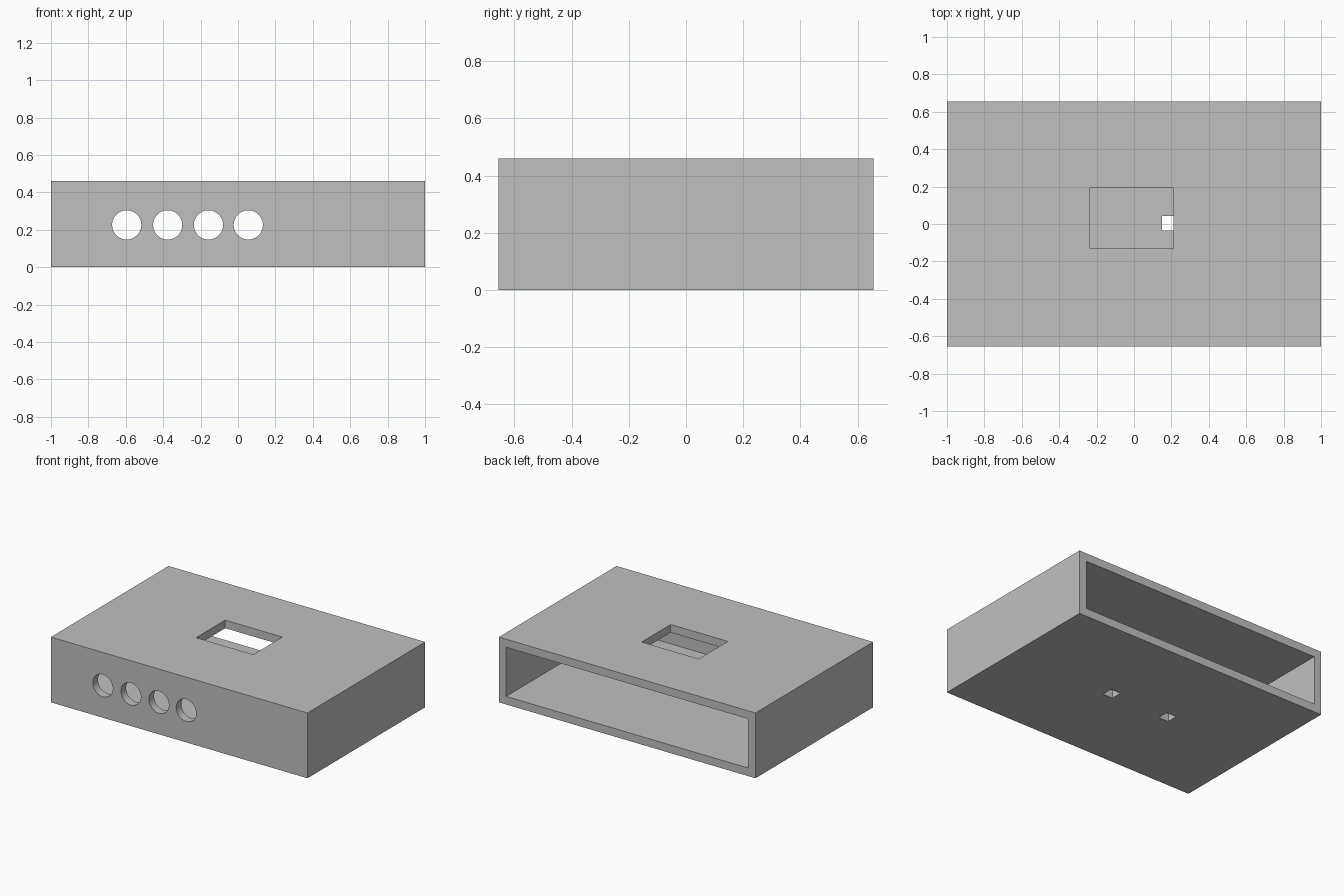
import bpy
import math

default_cube = bpy.data.objects.get("Cube")
if default_cube:
    bpy.data.objects.remove(default_cube, do_unlink=True)

LENGTH, DEPTH, HEIGHT = 2.0, 1.31, 0.46
WALL = 0.057
GREY = (0.53, 0.53, 0.53, 1.0)

grey = bpy.data.materials.new("light grey plastic")
grey.use_nodes = True
grey.diffuse_color = GREY
grey.node_tree.nodes["Principled BSDF"].inputs["Base Color"].default_value = GREY


def box(name, x, y, z):
    """Box spanning the given (low, high) ranges."""
    ranges = (x, y, z)
    bpy.ops.mesh.primitive_cube_add(size=1, location=[(a + b) / 2 for a, b in ranges])
    obj = bpy.context.object
    obj.name = name
    obj.scale = [b - a for a, b in ranges]
    bpy.ops.object.transform_apply(location=False, rotation=False, scale=True)
    obj.data.materials.append(grey)
    return obj


def cut(target, cutter):
    """Subtract the cutter from the target and discard it."""
    cutter.hide_render = True
    mod = target.modifiers.new("cut", "BOOLEAN")
    mod.operation = "DIFFERENCE"
    mod.solver = "EXACT"
    mod.object = cutter
    bpy.context.view_layer.objects.active = target
    bpy.ops.object.modifier_apply(modifier=mod.name)
    bpy.data.objects.remove(cutter, do_unlink=True)


# Outer body
hx, hy = LENGTH / 2, DEPTH / 2
enclosure = box("enclosure", (-hx, hx), (-hy, hy), (0, HEIGHT))

# Hollow, open at the back
cut(enclosure, box("cavity", (-hx + WALL, hx - WALL), (-hy + WALL, hy + 0.1),
                   (WALL, HEIGHT - WALL)))

# Rectangular window in the top
cut(enclosure, box("top_window", (-0.235, 0.21), (-0.13, 0.193),
                   (HEIGHT - 0.1, HEIGHT + 0.1)))

# Two small square holes in the floor
for x in (-0.274, 0.188):
    cut(enclosure, box("floor_hole", (x - 0.039, x + 0.039), (-0.035, 0.043), (-0.1, 0.1)))

# Row of round holes in the front wall
for x in (-0.595, -0.376, -0.158, 0.055):
    bpy.ops.mesh.primitive_cylinder_add(vertices=64, radius=0.078, depth=0.3,
                                        location=(x, -hy, 0.226),
                                        rotation=(math.pi / 2, 0, 0))
    hole = bpy.context.object
    hole.data.materials.append(grey)
    cut(enclosure, hole)

# Smooth hole walls, sharp box edges
bpy.ops.object.select_all(action="DESELECT")
enclosure.select_set(True)
bpy.context.view_layer.objects.active = enclosure
bpy.ops.object.shade_smooth_by_angle(angle=math.radians(30))
